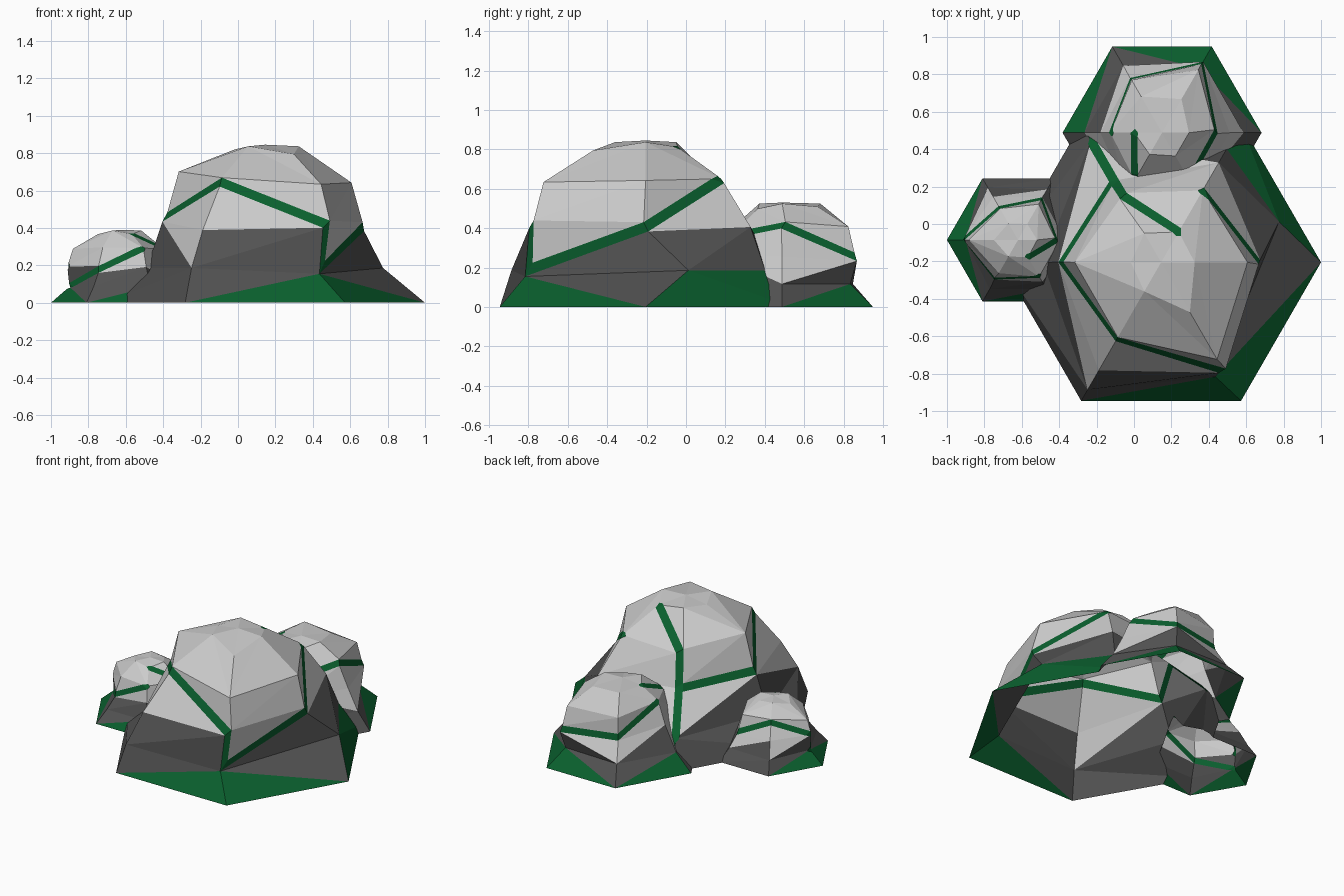
import bpy, bmesh, math
from mathutils import Vector

if "Cube" in bpy.data.objects:
    bpy.data.objects.remove(bpy.data.objects["Cube"])


def material(name, color):
    m = bpy.data.materials.new(name)
    m.diffuse_color = (*color, 1)
    m.use_nodes = True
    m.node_tree.nodes["Principled BSDF"].inputs["Base Color"].default_value = m.diffuse_color
    return m


mats = [material("light_stone", (0.52, 0.52, 0.52)),
        material("dark_stone", (0.085, 0.085, 0.085)),
        material("moss_green", (0.003, 0.115, 0.027))]

# Relative heights of the base and the four rings above it, one value per side
HEIGHTS = [[0] * 6, [0.22] * 6,
           [0.48, 0.48, 0.50, 0.54, 0.46, 0.49],
           [0.76, 0.77, 0.75, 0.83, 0.76, 0.75],
           [0.99, 0.96, 0.99, 0.97, 0.99, 0.94]]


def rock(name, cx, cy, radius, height, rings, mossy, full_moss, diagonals, paths,
         twist={}, lift={}):
    """Six-sided faceted dome with moss at the foot and flush green veins."""
    center = Vector((cx, cy, height * 0.15))
    bm = bmesh.new()
    grid = []
    for j, row in enumerate([[1] * 6] + rings):
        verts = []
        for i, r in enumerate(row):
            a = math.radians(60 * i + twist.get((j, i), 0))
            z = height * lift.get((j, i), HEIGHTS[j][i])
            verts.append(bm.verts.new((cx + radius * r * math.cos(a),
                                       cy + radius * r * math.sin(a), z)))
        grid.append(verts)
    top = bm.verts.new((cx, cy, height))
    root = bm.verts.new((cx, cy, -height * 0.5))

    # Facets; a vein or listed diagonal decides how a quad is split
    vein_edges = {frozenset(e) for p in paths for e in zip(p, p[1:])}
    forced = vein_edges | {frozenset(d) for d in diagonals}
    for j in range(4):
        for i in range(6):
            k = (i + 1) % 6
            a, b = grid[j][i], grid[j][k]
            c, d = grid[j + 1][k], grid[j + 1][i]
            ac = ((a.co + c.co) / 2 - center).length
            bd = ((b.co + d.co) / 2 - center).length
            if frozenset(((j, i), (j + 1, k))) in forced:
                ac = 9
            if frozenset(((j, k), (j + 1, i))) in forced:
                bd = 9
            tris = ((a, b, c), (a, c, d)) if ac > bd else ((a, b, d), (b, c, d))
            for t in tris:
                f = bm.faces.new(t)
                f.material_index = int(f.calc_center_median().z < 0.395 * height)
                base = a in t and b in t
                if j == 0 and ((base and i in mossy) or i in full_moss):
                    f.material_index = 2
    for i in range(6):
        k = (i + 1) % 6
        bm.faces.new((grid[4][i], grid[4][k], top))
        bm.faces.new((grid[0][k], grid[0][i], root))

    # Green veins: bevelled facet edges
    edges = [bm.edges.get([grid[j][i] for j, i in e]) for e in vein_edges]
    bmesh.ops.bevel(bm, geom=[e for e in edges if e], offset=0.012 + 0.017 * radius,
                    offset_type='OFFSET', segments=1, profile=0.5,
                    affect='EDGES', clamp_overlap=True, material=2)
    bmesh.ops.recalc_face_normals(bm, faces=bm.faces)
    me = bpy.data.meshes.new(name)
    bm.to_mesh(me)
    bm.free()
    for m in mats:
        me.materials.append(m)
    ob = bpy.data.objects.new(name, me)
    bpy.context.collection.objects.link(ob)
    return ob


# Large rock
large = rock("rock_cluster", 0.145, -0.205, 0.855, 0.845,
             [[0.78, 0.82, 0.88, 0.74, 0.92, 0.79],
              [0.61, 0.72, 0.59, 0.62, 0.78, 0.79],
              [0.54, 0.52, 0.49, 0.54, 0.55, 0.70],
              [0.21, 0.22, 0.21, 0.19, 0.21, 0.36]],
             {4, 5, 1}, {0}, [((0, 5), (1, 5)), ((0, 4), (1, 5)), ((0, 0), (1, 5))],
             [[(2, 2), (2, 3), (3, 4), (2, 5), (1, 5), (2, 0), (3, 1)],
              [(4, 1), (3, 2), (2, 2), (1, 2)]],
             twist={(1, 0): 19, (1, 5): -3})

# Medium rock at the back
medium = rock("medium_rock", 0.15, 0.488, 0.532, 0.53,
              [[0.82, 0.75, 0.78, 0.78, 0.80, 0.82],
               [0.68, 0.80, 0.62, 0.62, 0.70, 0.68],
               [0.54, 0.73, 0.61, 0.52, 0.55, 0.55],
               [0.27, 0.39, 0.42, 0.28, 0.25, 0.27]],
              {0, 1, 2}, set(), [((0, 0), (1, 1)), ((0, 2), (1, 1)), ((0, 2), (1, 3))],
              [[(3, 3), (2, 2), (2, 1), (3, 0), (3, 5)], [(4, 3), (3, 4)]],
              lift={(3, 5): 0.69, (2, 0): 0.485, (3, 0): 0.785})

# Small rock on the left
small = rock("small_rock", -0.62, -0.085, 0.38, 0.39,
             [[0.80, 0.82, 0.85, 0.74, 0.80, 0.80],
              [0.66, 0.66, 0.70, 0.77, 0.63, 0.68],
              [0.54, 0.58, 0.52, 0.69, 0.54, 0.60],
              [0.27, 0.26, 0.27, 0.34, 0.27, 0.28]],
             {2, 3, 4}, set(), [((0, 2), (1, 3)), ((0, 4), (1, 3)), ((0, 4), (1, 5))],
             [[(1, 3), (2, 4), (3, 5)], [(2, 3), (3, 2), (2, 1), (3, 0)],
              [(4, 5), (3, 0)]],
             lift={(3, 3): 0.74, (2, 3): 0.50, (4, 3): 0.94})

# Merge the rocks into one shell
for other in (medium, small):
    mod = large.modifiers.new("merge", 'BOOLEAN')
    mod.operation = 'UNION'
    mod.solver = 'EXACT'
    mod.object = other
bpy.context.view_layer.update()
merged = bpy.data.meshes.new_from_object(
    large.evaluated_get(bpy.context.evaluated_depsgraph_get()))
large.modifiers.clear()
large.data = merged
for other in (medium, small):
    bpy.data.objects.remove(other)

# Cut away everything below the ground, leaving the underside open
bm = bmesh.new()
bm.from_mesh(merged)
bmesh.ops.bisect_plane(bm, geom=bm.verts[:] + bm.edges[:] + bm.faces[:], dist=1e-5,
                       plane_co=(0, 0, 0), plane_no=(0, 0, 1), clear_inner=True)
bm.to_mesh(merged)
bm.free()
